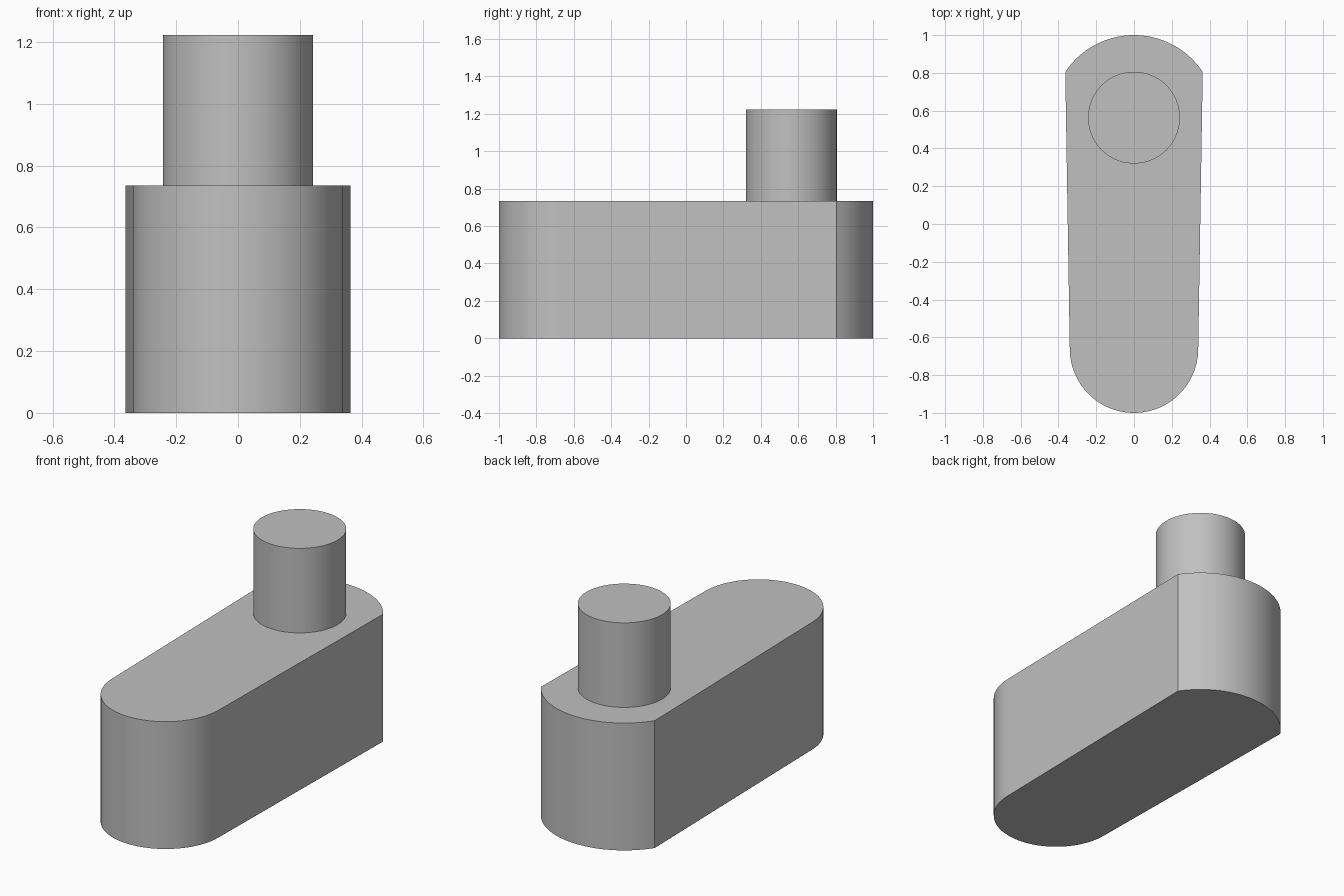
import bpy
import bmesh
from math import sin, cos, pi, asin, radians

cube = bpy.data.objects.get("Cube")
if cube:
    bpy.data.objects.remove(cube, do_unlink=True)

grey = bpy.data.materials.new("plain grey")
grey.use_nodes = True
colour = (0.53, 0.53, 0.53, 1)
grey.diffuse_color = colour
grey.node_tree.nodes["Principled BSDF"].inputs["Base Color"].default_value = colour


def arc(centre_y, radius, start, end, steps):
    """Points along an arc centred on x = 0."""
    angles = [start + (end - start) * i / steps for i in range(steps + 1)]
    return [(radius * cos(a), centre_y + radius * sin(a)) for a in angles]


def extrude_outline(name, points, bottom, top):
    """Upright prism from a counter-clockwise outline."""
    bm = bmesh.new()
    base = bm.faces.new([bm.verts.new((x, y, bottom)) for x, y in points])
    result = bmesh.ops.extrude_face_region(bm, geom=[base], use_keep_orig=True)
    for item in result["geom"]:
        if isinstance(item, bmesh.types.BMVert):
            item.co.z = top
    bmesh.ops.recalc_face_normals(bm, faces=bm.faces)
    mesh = bpy.data.meshes.new(name)
    bm.to_mesh(mesh)
    bm.free()
    mesh.materials.append(grey)
    obj = bpy.data.objects.new(name, mesh)
    bpy.context.collection.objects.link(obj)
    bpy.ops.object.select_all(action="DESELECT")
    obj.select_set(True)
    bpy.context.view_layer.objects.active = obj
    bpy.ops.object.shade_smooth_by_angle(angle=radians(25))
    return obj


peg_y = 0.563
body_top = 0.735

# Tapered body: full round front, shallow arc at the back sharing the peg centre
back_radius = 1 - peg_y
corner = asin(0.242 / back_radius)
outline = arc(peg_y, back_radius, corner, pi - corner, 40)
outline += arc(-0.66, 0.34, pi, 2 * pi, 64)
extrude_outline("body", outline, 0, body_top)

# Round peg standing on the body
extrude_outline("peg", arc(peg_y, 0.243, 0, 2 * pi, 96)[:-1], body_top, 1.223)
